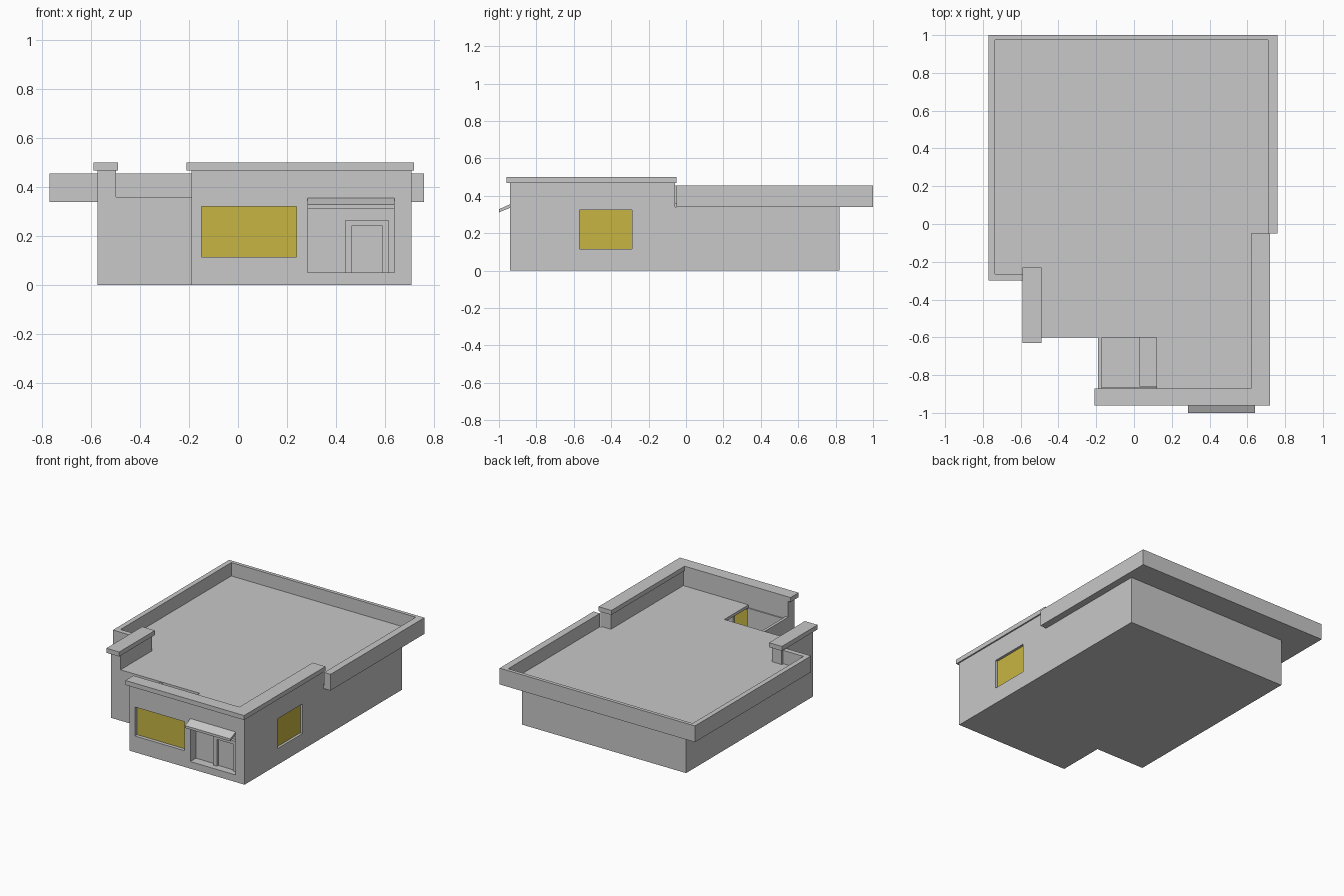
import bpy
import bmesh

cube = bpy.data.objects.get("Cube")
if cube:
    bpy.data.objects.remove(cube, do_unlink=True)


def material(name, colour):
    mat = bpy.data.materials.new(name)
    mat.use_nodes = True
    mat.diffuse_color = colour
    mat.node_tree.nodes["Principled BSDF"].inputs["Base Color"].default_value = colour
    return mat


GREY = material("plaster_grey", (0.58, 0.58, 0.58, 1))
YELLOW = material("window_yellow", (0.57, 0.46, 0.054, 1))


def prism(name, outline, lo, hi, mat=GREY, axis="z"):
    """Extrude an outline: (x, y) along z, or (y, z) along x."""
    def place(a, b, c):
        return (a, b, c) if axis == "z" else (c, a, b)
    bm = bmesh.new()
    face = bm.faces.new([bm.verts.new(place(a, b, lo)) for a, b in outline])
    moved = bmesh.ops.extrude_face_region(bm, geom=[face])["geom"]
    start, end = place(0, 0, lo), place(0, 0, hi)
    shift = [e - s for s, e in zip(start, end)]
    bmesh.ops.translate(bm, vec=shift,
                        verts=[v for v in moved if isinstance(v, bmesh.types.BMVert)])
    bmesh.ops.recalc_face_normals(bm, faces=bm.faces)
    mesh = bpy.data.meshes.new(name)
    bm.to_mesh(mesh)
    bm.free()
    mesh.materials.append(mat)
    obj = bpy.data.objects.new(name, mesh)
    bpy.context.scene.collection.objects.link(obj)
    return obj


def box(name, x, y, z, mat=GREY):
    outline = [(x[0], y[0]), (x[1], y[0]), (x[1], y[1]), (x[0], y[1])]
    return prism(name, outline, z[0], z[1], mat)


def cut(target, x, y, z):
    cutter = box("opening_cutter", x, y, z)
    cutter.hide_render = True
    mod = target.modifiers.new("opening", "BOOLEAN")
    mod.object = cutter
    mod.operation = "DIFFERENCE"
    mod.solver = "EXACT"
    bpy.context.view_layer.objects.active = target
    bpy.ops.object.modifier_apply(modifier=mod.name)
    bpy.data.objects.remove(cutter, do_unlink=True)


# Main levels
SOFFIT, ROOF, LOW_TOP, WALL_TOP, CAP_TOP = 0.34, 0.36, 0.455, 0.468, 0.5

# Floor and stepped roof deck with an open light well
prism("floor", [(-0.575, 0.82), (-0.575, -0.6), (-0.19, -0.6), (-0.19, -0.94),
                (0.71, -0.94), (0.71, 0.82)], 0, 0.02)
prism("roof_deck", [(-0.77, 1), (-0.77, -0.3), (-0.575, -0.3), (-0.575, -0.6),
                    (0.12, -0.6), (0.12, -0.87), (0.7, -0.87), (0.7, -0.05),
                    (0.76, -0.05), (0.76, 1)], SOFFIT, ROOF)

# Outer walls
front_wall = box("front_wall", (-0.19, 0.71), (-0.94, -0.87), (0, WALL_TOP))
right_wall = box("side_wall_window", (0.63, 0.71), (-0.87, -0.06), (0, WALL_TOP))
box("side_wall_rear", (0.63, 0.71), (-0.06, 0.82), (0, SOFFIT))
box("back_wall", (-0.575, 0.63), (0.75, 0.82), (0, SOFFIT))
box("far_side_wall", (-0.575, -0.5), (-0.53, 0.75), (0, SOFFIT))
box("recessed_front_wall", (-0.575, -0.19), (-0.6, -0.53), (0, SOFFIT))
box("light_well_wall", (-0.19, -0.17), (-0.87, -0.53), (0, SOFFIT + 0.015))
box("light_well_lining", (-0.17, 0.12), (-0.87, -0.862), (0.02, SOFFIT))
box("light_well_step", (0.03, 0.12), (-0.86, -0.6), (0.02, 0.08))

# Window and entrance openings
cut(front_wall, (-0.15, 0.24), (-1.0, -0.8), (0.115, 0.32))
cut(front_wall, (0.285, 0.64), (-1.0, -0.877), (0.05, 0.32))
cut(right_wall, (0.6, 0.8), (-0.57, -0.29), (0.115, 0.325))
box("front_window", (-0.15, 0.24), (-0.915, -0.885), (0.115, 0.32), YELLOW)
box("side_window", (0.66, 0.692), (-0.57, -0.29), (0.115, 0.325), YELLOW)

# Entrance door with its frame
frame = box("door_frame", (0.44, 0.615), (-0.9, -0.877), (0.05, 0.265))
cut(frame, (0.465, 0.59), (-0.95, -0.885), (0.03, 0.24))

# Sloping canopy above the entrance
prism("entrance_canopy", [(-0.935, 0.357), (-1.0, 0.328), (-1.0, 0.311),
                          (-0.935, 0.338)], 0.285, 0.64, axis="x")

# Low parapet around the overhanging rear roof
for name, x, y in [("left", (-0.77, -0.735), (-0.3, 1)),
                   ("back", (-0.735, 0.71), (0.975, 1)),
                   ("right", (0.71, 0.76), (-0.05, 1)),
                   ("return", (-0.735, -0.575), (-0.3, -0.265))]:
    box("low_parapet_" + name, x, y, (SOFFIT, LOW_TOP))

# Raised pier on the recessed corner
box("corner_pier", (-0.575, -0.5), (-0.6, -0.25), (SOFFIT, WALL_TOP))
box("corner_pier_cap", (-0.59, -0.49), (-0.63, -0.23), (WALL_TOP, CAP_TOP))

# Coping along the high front and side walls
prism("high_wall_cap", [(-0.21, -0.96), (0.72, -0.96), (0.72, -0.05), (0.62, -0.05),
                        (0.62, -0.87), (-0.21, -0.87)], WALL_TOP, CAP_TOP)
